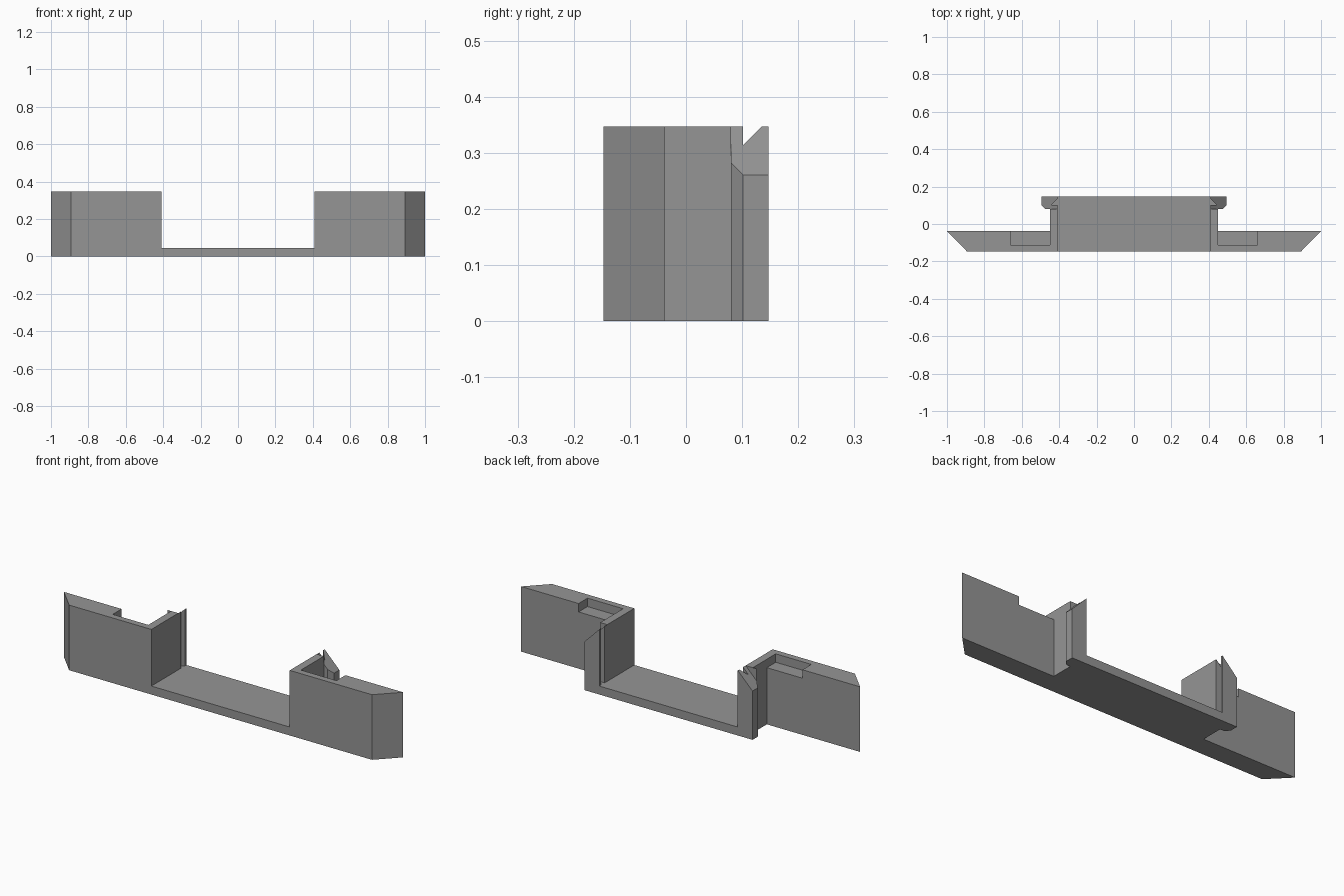
import bpy, bmesh
from mathutils import Vector

if "Cube" in bpy.data.objects:
    bpy.data.objects.remove(bpy.data.objects["Cube"])

H = 0.347       # full height
BASE = 0.045    # floor thickness
IN, OUT = 0.408, 0.45   # inner and outer face of the side walls


def prism(name, pts, offset):
    """Solid made by extruding a flat 3D outline along an offset."""
    bm = bmesh.new()
    face = bm.faces.new([bm.verts.new(p) for p in pts])
    ext = bmesh.ops.extrude_face_region(bm, geom=[face], use_keep_orig=True)
    moved = [e for e in ext["geom"] if isinstance(e, bmesh.types.BMVert)]
    bmesh.ops.translate(bm, verts=moved, vec=Vector(offset))
    bmesh.ops.recalc_face_normals(bm, faces=bm.faces[:])
    me = bpy.data.meshes.new(name)
    bm.to_mesh(me)
    bm.free()
    ob = bpy.data.objects.new(name, me)
    bpy.context.collection.objects.link(ob)
    return ob


def mirrored(half, z):
    """Close a right-hand plan outline with its mirror image."""
    return [(x, y, z) for x, y in half] + [(-x, y, z) for x, y in reversed(half)]


# Plan of the whole bracket: wing, side wall and outward hook
plan = [(0.893, -0.147), (1.0, -0.038), (OUT, -0.038), (OUT, 0.08),
        (0.473, 0.08), (0.495, 0.102), (0.495, 0.147)]
body = prism("bracket_body", mirrored(plan, 0), (0, 0, H))

# Central opening above the floor, with a wedge groove behind each hook
opening = [(IN, -0.3), (IN, 0.102), (0.441, 0.102), (IN, 0.135), (IN, 0.3)]
cutters = [prism("opening_cutter", mirrored(opening, BASE), (0, 0, 0.5))]

for s in (1, -1):
    # Shallow pocket in the wing top, open at the back
    pocket = [(OUT, -0.113), (0.66, -0.113), (0.66, 0.0), (OUT, 0.0)]
    cutters.append(prism("pocket_cutter", [(s * x, y, H - 0.045) for x, y in pocket], (0, 0, 0.2)))
    # Sloped top of the hook
    slope = [(0.355, 0.4), (0.6, 0.155), (0.6, 0.4)]
    cutters.append(prism("hook_slope_cutter", [(s * x, 0.08, z) for x, z in slope], (0, 0.2, 0)))

for c in cutters:
    mod = body.modifiers.new(c.name, "BOOLEAN")
    mod.operation = "DIFFERENCE"
    mod.solver = "EXACT"
    mod.object = c

# Bake the cuts and drop the cutters
deps = bpy.context.evaluated_depsgraph_get()
body.data = bpy.data.meshes.new_from_object(body.evaluated_get(deps))
body.modifiers.clear()
for c in cutters:
    bpy.data.objects.remove(c)

# One plain grey
grey = bpy.data.materials.new("grey")
grey.diffuse_color = (0.3, 0.3, 0.3, 1)
grey.use_nodes = True
grey.node_tree.nodes["Principled BSDF"].inputs["Base Color"].default_value = grey.diffuse_color
body.data.materials.clear()
body.data.materials.append(grey)
for p in body.data.polygons:
    p.material_index = 0
    p.use_smooth = False
